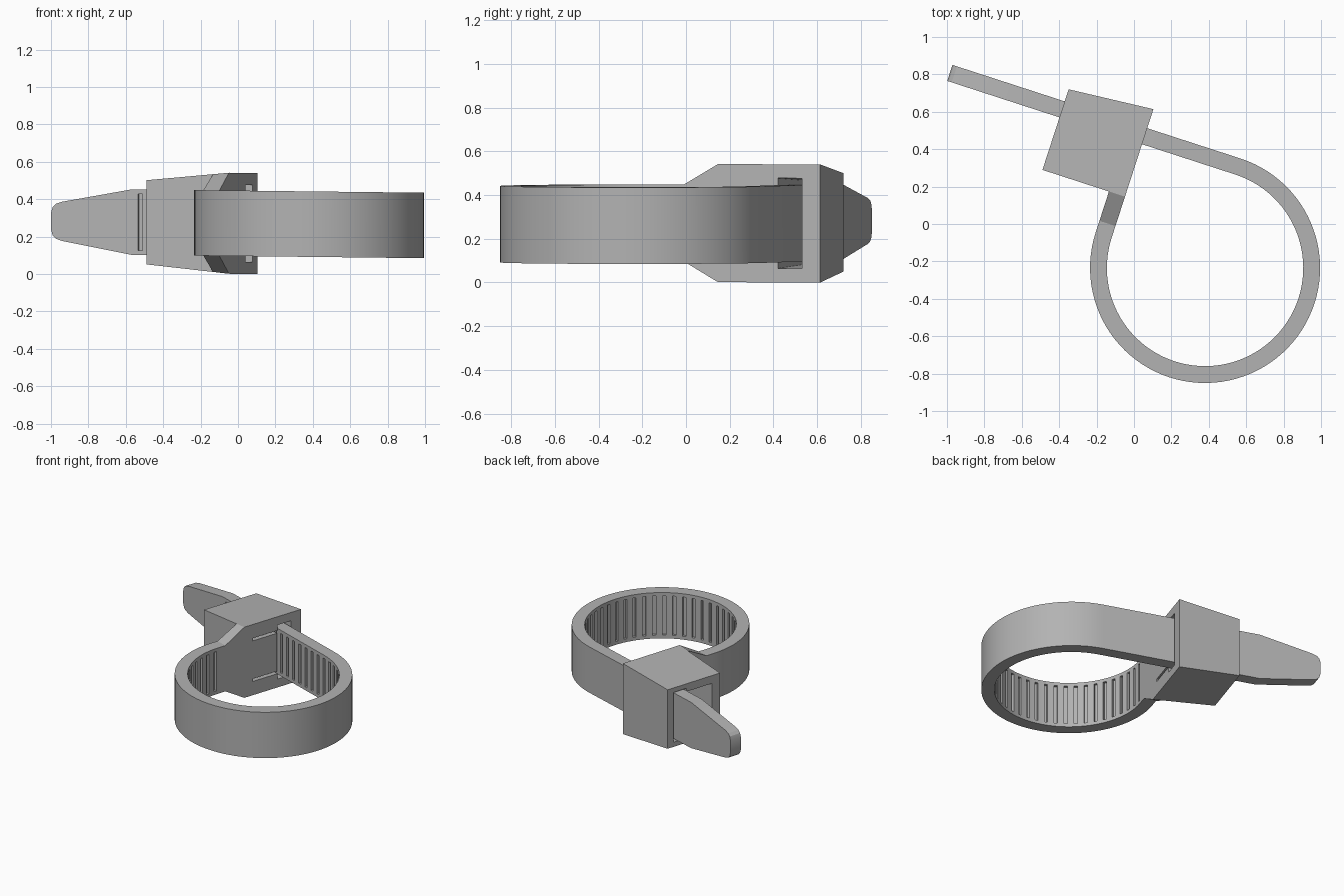
import bpy, bmesh, math

cube = bpy.data.objects.get("Cube")
if cube:
    bpy.data.objects.remove(cube)

TURN = math.radians(-18)          # direction of the straight tail
CX, CY, CZ = 0.38, -0.235, 0.271  # loop centre
R, T = 0.525, 0.09                # loop inner radius, strap thickness
ARC = R * 1.5 * math.pi           # inner length of the curved part
W = 0.175                         # strap half width

grey = bpy.data.materials.new("plain grey")
grey.use_nodes = True
grey.diffuse_color = (0.45, 0.45, 0.45, 1)
grey.node_tree.nodes["Principled BSDF"].inputs["Base Color"].default_value = (0.45, 0.45, 0.45, 1)


def place(a, b, h):
    """Loop coordinates (along tail, across, height) to world, slightly tilted."""
    x = CX + a * math.cos(TURN) - b * math.sin(TURN)
    y = CY + a * math.sin(TURN) + b * math.cos(TURN)
    return x, y, CZ + h - 0.0113 * x


def strap_point(s, depth):
    """Point at length s along the strap, depth outward from its inner face."""
    if s < 0:
        return s, R + depth
    if s > ARC:
        return -R - depth, s - ARC
    t = math.pi / 2 - s / R
    return (R + depth) * math.cos(t), (R + depth) * math.sin(t)


def prism(bm, points):
    """Upright prism; each point is (a, b, half height)."""
    top = [bm.verts.new(place(a, b, h)) for a, b, h in points]
    low = [bm.verts.new(place(a, b, -h)) for a, b, h in points]
    bm.faces.new(top)
    bm.faces.new(low[::-1])
    for i in range(len(points)):
        j = (i + 1) % len(points)
        bm.faces.new((top[i], low[i], low[j], top[j]))


def finish(name, bm):
    bmesh.ops.recalc_face_normals(bm, faces=bm.faces)
    mesh = bpy.data.meshes.new(name)
    bm.to_mesh(mesh)
    bm.free()
    mesh.materials.append(grey)
    obj = bpy.data.objects.new(name, mesh)
    bpy.context.collection.objects.link(obj)
    return obj


def solid(name, *prisms):
    bm = bmesh.new()
    for points in prisms:
        prism(bm, points)
    return finish(name, bm)


def cut(obj, cutter):
    mod = obj.modifiers.new("cut", 'BOOLEAN')
    mod.operation, mod.solver, mod.object = 'DIFFERENCE', 'EXACT', cutter
    bpy.ops.object.select_all(action='DESELECT')
    bpy.context.view_layer.objects.active = obj
    obj.select_set(True)
    bpy.ops.object.modifier_apply(modifier=mod.name)
    bpy.data.objects.remove(cutter)


def smooth(obj):
    bpy.ops.object.select_all(action='DESELECT')
    bpy.context.view_layer.objects.active = obj
    obj.select_set(True)
    bpy.ops.object.shade_smooth_by_angle(angle=math.radians(25))


# Strap: rounded tapering tail, straight run, loop, short straight end
stations = [(-1.62, 0.05), (-1.612, 0.075), (-1.595, 0.093), (-1.558, 0.105), (-1.169, W)]
stations += [(ARC * i / 72, W) for i in range(73)] + [(ARC + 0.065, W)]
bm = bmesh.new()
rings = []
for s, half in stations:
    inner, outer = strap_point(s, 0), strap_point(s, T)
    rings.append([bm.verts.new(place(*p, h)) for p, h in
                  ((inner, -half), (outer, -half), (outer, half), (inner, half))])
for r, q in zip(rings, rings[1:]):
    for i in range(4):
        j = (i + 1) % 4
        bm.faces.new((r[i], r[j], q[j], q[i]))
bm.faces.new(rings[0])
bm.faces.new(rings[-1][::-1])
strap = finish("strap", bm)

# Ratchet grooves along the inner face
grooves = []
s = -1.12
while s < ARC + 0.03:
    corners = ((s - 0.012, -0.03), (s + 0.012, -0.03), (s + 0.012, 0.02), (s - 0.012, 0.02))
    grooves.append([strap_point(*c) + (0.15,) for c in corners])
    s += 0.07
cut(strap, solid("groove_cutter", *grooves))
smooth(strap)

# Locking head, tapering toward the tail exit
head = solid("locking_head", [(-0.989, 0.683, 0.225), (-R, 0.722, 0.27),
                              (-R, 0.23, 0.27), (-0.989, 0.23, 0.225)])
cut(head, solid("slot_cutter", [(-1.1, 0.518, 0.186), (-0.4, 0.518, 0.211),
                                (-0.4, 0.634, 0.211), (-1.1, 0.634, 0.186)]))
cut(head, solid("cavity_cutter", [(-1.1, 0.30, 0.165), (-0.4, 0.30, 0.165),
                                  (-0.4, 0.55, 0.165), (-1.1, 0.55, 0.165)]))

# Pawl inside the head, flush with the inner face
solid("pawl", [(a, b, 0.145) for a, b in
               ((-R, 0.29), (-R, 0.512), (-0.85, 0.512), (-0.85, 0.45), (-0.62, 0.29))])

# Neck flaring from the strap end into the head
solid("neck", [(-R - T, 0.23, 0.261), (-R, 0.23, 0.27), (-R, 0.065, W), (-R - T, 0.065, W)])
